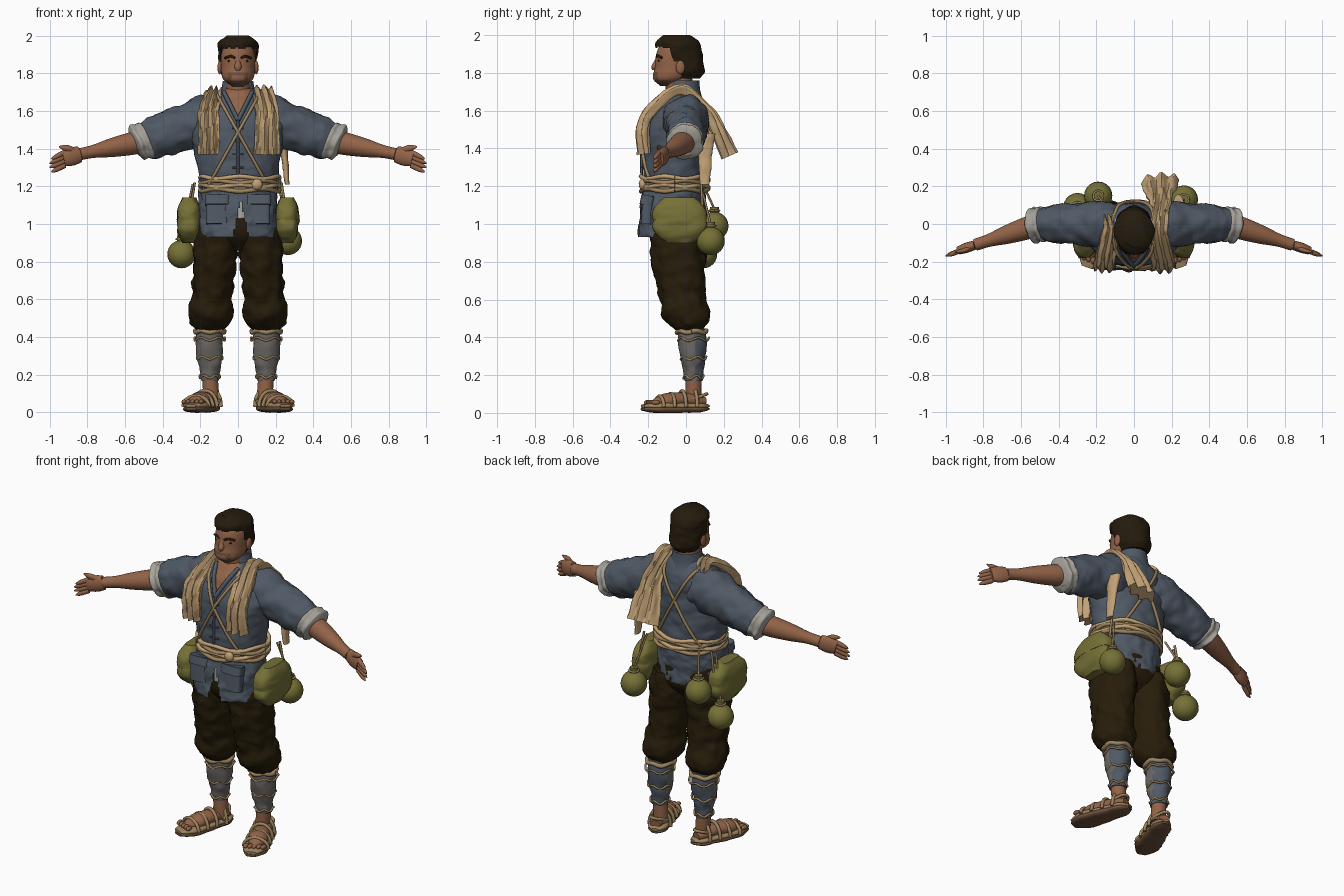
import bpy, bmesh
from math import sin, cos, pi, sqrt, copysign
from mathutils import Vector, noise

cube = bpy.data.objects.get("Cube")
if cube:
    bpy.data.objects.remove(cube, do_unlink=True)


def material(name, *rgb):
    mat = bpy.data.materials.new(name)
    mat.use_nodes = True
    mat.diffuse_color = (*rgb, 1)
    mat.node_tree.nodes["Principled BSDF"].inputs["Base Color"].default_value = (*rgb, 1)
    return mat


skin = material("warm skin", .29, .125, .065)
hair_brown = material("dark hair", .018, .011, .004)
blue = material("faded blue", .08, .1, .13)
dark_cloth = material("dark brown cloth", .02, .012, .003)
linen = material("tan linen", .54, .36, .18)
straw = material("straw rope", .34, .23, .11)
olive = material("olive canvas", .18, .165, .038)
grey = material("grey wrapping", .15, .14, .13)
pale = material("pale lining", .38, .36, .32)
brown = material("sandal brown", .15, .08, .045)

X, Y, Z = Vector((1, 0, 0)), Vector((0, 1, 0)), Vector((0, 0, 1))
parts = []


def finish(name, bm, materials, mirror=False, rule=None):
    """Make an object; rule(centre, normal) gives a material slot, or -1 to cut the face."""
    bmesh.ops.recalc_face_normals(bm, faces=bm.faces)
    if rule:
        removed = []
        for face in bm.faces:
            slot = rule(face.calc_center_median(), face.normal)
            if slot < 0:
                removed.append(face)
            else:
                face.material_index = slot
        bmesh.ops.delete(bm, geom=removed, context='FACES')
    mesh = bpy.data.meshes.new(name)
    bm.to_mesh(mesh)
    bm.free()
    for mat in materials:
        mesh.materials.append(mat)
    part = bpy.data.objects.new(name, mesh)
    bpy.context.collection.objects.link(part)
    if mirror:
        part.modifiers.new("Mirror", 'MIRROR')
    parts.append(part)


def sample(values, t):
    """Catmull-Rom value at t along evenly spaced numbers or vectors."""
    last = len(values) - 1
    if last == 0:
        return values[0]
    i = min(int(t * last), last - 1)
    t = t * last - i
    a, b, c, d = (values[min(max(k, 0), last)] for k in range(i - 1, i + 3))
    return b + (c - a + (a * 2 - b * 5 + c * 4 - d + (b * 3 - a - c * 3 + d) * t) * t) * (t / 2)


def loft(name, path, radii, *materials, flat=[1], level=False, sides=32, rows=24,
         wrinkle=0, fold=0, power=2, mirror=False, rule=None):
    """Skin rounded sections along a path; flat is the ratio of the two radii."""
    path = [Vector(p) for p in path]
    mids = [sample(path, k / rows) for k in range(rows + 1)]
    bm, rings, u = bmesh.new(), [], None
    for i, mid in enumerate(mids):
        along = Z if level else (mids[min(i + 1, rows)] - mids[max(i - 1, 0)]).normalized()
        if u is None:
            u = (Y if abs(along.z) > .7 else Z).cross(along)
        u = (u - along * u.dot(along)).normalized()
        v = along.cross(u)
        radius = max(sample(radii, i / rows), .001)
        ring = []
        for k in range(sides):
            angle = 2 * pi * k / sides
            c, s = (copysign(abs(w) ** (2 / power), w) for w in (cos(angle), sin(angle)))
            offset = (u * c + v * s * sample(flat, i / rows)) * radius
            point = mid + offset + v * fold * sin(c * 9 + i * .1)
            ripple = noise.noise(point * 15) + noise.noise(point * 34) / 2
            ring.append(bm.verts.new(point + offset.normalized() * wrinkle * ripple))
        rings.append(ring)
    for low, high in zip(rings, rings[1:]):
        for k in range(sides):
            j = (k + 1) % sides
            bm.faces.new((low[k], low[j], high[j], high[k]))
    bm.faces.new(rings[0])
    bm.faces.new(rings[-1])
    finish(name, bm, materials, mirror, rule)


def tube(name, path, radius, mat, mirror=False):
    loft(name, path, [radius], mat, sides=8, rows=4 * len(path), mirror=mirror)


def ball(name, place, size, mat, mirror=False):
    bm = bmesh.new()
    bmesh.ops.create_uvsphere(bm, u_segments=20, v_segments=12, radius=1)
    bmesh.ops.scale(bm, vec=size, verts=bm.verts)
    bmesh.ops.translate(bm, vec=place, verts=bm.verts)
    finish(name, bm, [mat], mirror)


def hoop(x, y, z, radius, flat=1, wave=0):
    angles = [pi * k / 12 for k in range(25)]
    return [(x + radius * cos(a), y + radius * flat * sin(a), z + wave * sin(a * 5)) for a in angles]


def torso(z):
    """Centre depth, half width and half depth of the chest at a height."""
    t = max(0, (z - 1.5) / .22)
    return .04 * t - .06, .25 - max(0, 1.5 - z) / 6 - .17 * t * t, .165 - .085 * t * t


def on_torso(x, z, side=-1, gap=.01):
    y, width, depth = torso(z)
    return Vector((x, y + side * (gap + depth * sqrt(max(0, 1 - (x / width) ** 2))), z))


# Head, with a beard framing the mouth
def beard(centre, normal):
    x, y, z = abs(centre.x), centre.y, centre.z
    return int(y < -.09 and (z < 1.763 or x < .055 and 1.788 < z < 1.806 or .035 < x < .055 and z < 1.8))


loft("neck", [(0, -.03, 1.6), (0, -.04, 1.8)], [.065], skin, flat=[1.1], level=True)
loft("head", [(0, -.1, 1.73), (0, -.06, 1.83), (0, -.05, 1.98)], [.03, .08, .09, .087, .05], skin, brown,
     flat=[1.17], level=True, sides=64, rows=48, rule=beard)


def hairline(centre, normal):
    edge = .012 * noise.noise(centre * 40)
    forehead = centre.y < -.08 and centre.z < 1.935 + edge
    return -1 if forehead or centre.y < -.03 and centre.z < 1.86 else 0


loft("hair", [(0, -.01, 1.77), (0, -.05, 2)], [.07, .094, .1, .103, .1, .06], hair_brown,
     flat=[1.17], level=True, sides=48, rows=36, wrinkle=.009, rule=hairline)
ball("ears", (.097, -.03, 1.83), (.012, .024, .036), skin, True)
loft("nose", [(0, -.15, 1.88), (0, -.17, 1.815)], [.01, .013, .019, .01], skin, level=True)
tube("eyebrows", [(.015, -.155, 1.88), (.04, -.15, 1.89), (.07, -.127, 1.88)], .007, hair_brown, True)
ball("eyes", (.04, -.143, 1.865), (.017, .007, .007), hair_brown, True)

# Jacket
heights = [1.2 + k * .04 for k in range(14)]
sections = [torso(z) for z in heights]
loft("jacket_body", [(0, s[0], z) for s, z in zip(sections, heights)], [s[1] for s in sections],
     blue, skin, flat=[s[2] / s[1] for s in sections], level=True, sides=64, rows=50, wrinkle=.01,
     rule=lambda centre, normal: int(centre.y < -.08 and abs(centre.x) < (centre.z - 1.55) / 2))


def open_collar(centre, normal):
    return -1 if abs(normal.z) > .95 or centre.y < -.03 and abs(centre.x) < .06 else 0


loft("collar", [(0, -.02, 1.66), (0, -.01, 1.76)], [.11, .09, .08], blue, level=True, sides=48, rule=open_collar)
tube("lapels", [on_torso((z - 1.55) / 2, z) for z in (1.7, 1.65, 1.6, 1.55)], .012, blue, True)
tube("front_closure", [on_torso(0, z) for z in (1.55, 1.4, 1.25)], .007, blue)
for k in range(4):
    tube("toggle", [on_torso(x, 1.3 + k * .07) for x in (-.03, .03)], .005, blue)


def open_skirt(centre, normal):
    slit = centre.y < -.15 and abs(centre.x - .015) < (1.13 - centre.z) / 5
    short_back = centre.y > -.02 and centre.z < .97
    return -1 if slit or short_back or abs(normal.z) > .95 else 0


loft("jacket_skirt", [(0, -.06, 1.2), (0, -.08, .93)], [.2, .212, .212], blue, flat=[.82], level=True,
     sides=120, rows=36, wrinkle=.012, rule=open_skirt)
loft("undershirt", [(.01, -.215, 1.15), (.015, -.22, 1.03)], [.024], pale, flat=[.3])
loft("pockets", [(.11, -.21, 1), (.11, -.2, 1.15)], [.06], blue, flat=[.5], power=4, mirror=True)
loft("pocket_flaps", [(.11, -.21, 1.1), (.11, -.2, 1.15)], [.066], blue, flat=[.55], power=4, mirror=True)

# Arms and hands
shoulder, elbow = Vector((.08, 0, 1.58)), Vector((.5, 0, 1.44))
wrist, knuckles = Vector((.84, -.11, 1.37)), Vector((.93, -.14, 1.345))
fingertip = Vector((.99, -.17, 1.31))
loft("sleeves", [shoulder, elbow], [.1, .12, .11, .1, .085], blue, flat=[1.1], sides=40, rows=32,
     wrinkle=.014, mirror=True)
loft("rolled_cuffs", [(.47, 0, 1.455), (.55, -.01, 1.42)], [.07, .095, .09, .095, .06], pale,
     flat=[1.05], sides=48, wrinkle=.013, mirror=True)
loft("forearms", [elbow, wrist], [.06, .06, .05, .034, .032], skin, mirror=True)
loft("palms", [wrist, knuckles], [.024, .027, .022], skin, flat=[1.8], mirror=True)
digit_shape = [.013, .013, .011, .003]
for k in range(4):
    drop = Z * (.035 - k * .023)
    reach = X * (.01 if k in (1, 2) else 0)
    loft("finger", [knuckles - X * .01 + drop, fingertip + reach + drop], digit_shape, skin,
         flat=[1.1], sides=12, mirror=True)
loft("thumb", [(.86, -.12, 1.38), (.9, -.14, 1.4), (.95, -.15, 1.41)], digit_shape, skin,
     flat=[1.4], sides=12, mirror=True)

# Trousers
loft("trouser_seat", [(0, -.05, .86), (0, -.05, 1.16)], [.1, .2, .2, .18], dark_cloth, flat=[.72], level=True)
loft("trouser_legs", [(.11, -.05, 1), (.13, -.03, .7), (.15, .02, .43)],
     [.11, .12, .115, .11, .11, .12, .07], dark_cloth, flat=[1.25, 1.2, .95], level=True, sides=48, rows=48,
     wrinkle=.015, mirror=True)

# Wrapped shins
loft("shin_wraps", [(.15, .03, .45), (.15, .04, .17)], [.07, .075, .06, .045], grey, blue, level=True,
     wrinkle=.008, mirror=True, rule=lambda centre, normal: int(normal.y > .3))
tube("knee_ties", hoop(.15, .03, .43, .077, wave=.005), .013, straw, True)
for z in (.39, .29, .19):
    tube("shin_cord", hoop(.15, .04, z, .026 + z / 7, wave=.008), .006, straw, True)

# Feet and straw sandals
loft("ankles", [(.15, .04, .2), (.14, .04, .06)], [.042], skin, level=True, mirror=True)
loft("feet", [(.14, .1, .06), (.18, -.03, .07), (.24, -.18, .05)], [.03, .045, .05, .055, .02], skin,
     flat=[.75], mirror=True)
for label, z, mat in (("soles", .02, brown), ("woven_sole_edges", .036, straw)):
    loft(label, [(.13, .12, z), (.18, -.03, z), (.25, -.23, z)], [.02, .055, .06, .068, .068, .03], mat,
         flat=[.3], power=2.5, wrinkle=.005, mirror=True)
for k in range(5):
    ball("toe", (.195 + k * .023, k * .01 - .2, .056), (.013, .023, .013), skin, True)
arc = [pi * k / 8 for k in range(9)]
for k in range(4):
    x, y, width, height = .15 + k * .024, .04 - k * .06, .06 + k * .003, .1 - k * .014
    tube("sandal_strap", [(x + width * cos(a), y + width * cos(a) / 3, .03 + height * sin(a)) for a in arc],
         .01, straw, True)
tube("heel_strap", [(.15 + .05 * cos(a), .11 * sin(a), .06 + .04 * sin(a)) for a in arc], .009, straw, True)

# Rope belt and crossed straps
loft("belt_band", [(.01, -.06, 1.17), (.01, -.06, 1.25)], [.205], straw, flat=[.85], level=True, wrinkle=.006)
for k in range(4):
    tube("belt_strand", hoop(.01, -.06, 1.18 + k * .022, .21, .85, .007 * (-1) ** k), .012, (straw, linen)[k % 2])
ball("belt_knot", (.1, -.23, 1.21), (.03, .02, .03), linen)
for across in (-1, 1):
    for side, label in ((-1, "front_strap"), (1, "back_strap")):
        steps = [k / 10 for k in range(11)]
        tube(label, [on_torso(across * (.12 - .28 * t), 1.7 - t / 2, side) for t in steps], .009, straw)

# Cloths draped over the shoulders
for x, label, back, widths in ((.155, "left_shoulder_cloth", (1.6, 1.5, 1.36), [.07, .062, .06, .1]),
                               (-.155, "right_shoulder_cloth", (1.66,), [.055, .055, .03])):
    front_drop = [on_torso(x, z, -1, .04) for z in (1.37, 1.5, 1.6)]
    back_drop = [on_torso(x * .9, z, 1, .04 + (1.6 - z) / 2) for z in back]
    loft(label, front_drop + [(x * .8, -.03, 1.71)] + back_drop, widths, linen, flat=[.35],
         sides=56, rows=40, fold=.013, wrinkle=.008)
loft("hanging_cloth_end", [(.235, .1, 1.48), (.26, .1, 1.21)], [.03, .02, .014], linen, flat=[1.8],
     level=True, wrinkle=.007)

# Satchels and round flasks
for side in (-1, 1):
    x, y = side * .26, -.035
    loft("satchel", [(x, y, .9), (x, y, 1.13)], [.03, .06, .055, .03], olive, flat=[2.3], level=True,
         power=3, wrinkle=.012)
    loft("satchel_flap", [(x, y, 1.02), (x, y, 1.14)], [.063, .06, .035], olive, flat=[2.3], level=True,
         power=3, wrinkle=.008)
    tube("satchel_cord", [(side * .23, .08, 1.22), (x, .09, 1.03)], .007, straw)
for x, y, z in ((.265, .13, .91), (-.3, .09, .84), (-.19, .15, .99)):
    ball("flask", (x, y, z), (.075, .075, .075), olive)
    tube("flask_neck", [(x, y, z + .06), (x, y, z + .1)], .024, olive)
    tube("flask_cord", hoop(x, y, z + .08, .026), .006, straw)
    tube("flask_sling", [(x, y, z + .09), (x * .8, y * .6, 1.21)], .006, straw)

# Smooth shading with crisp edges
bpy.ops.object.select_all(action='DESELECT')
for part in parts:
    part.select_set(True)
bpy.context.view_layer.objects.active = parts[0]
bpy.ops.object.shade_smooth_by_angle(angle=.8)
